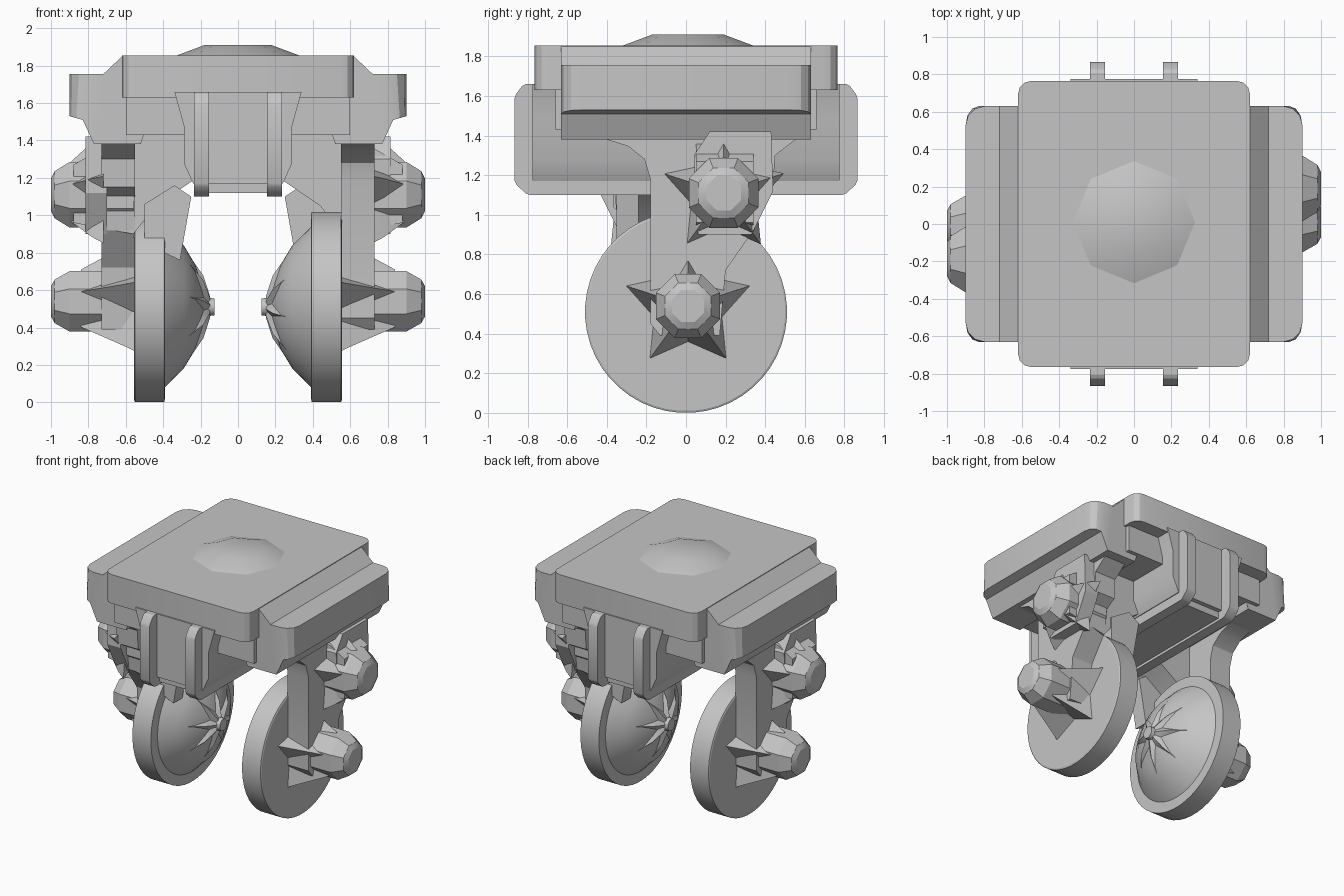
import bpy, bmesh
from math import pi, cos, sin
from mathutils import Matrix

cube = bpy.data.objects.get("Cube")
if cube:
    bpy.data.objects.remove(cube, do_unlink=True)

grey = bpy.data.materials.new("plain grey")
grey.use_nodes = True
GREY = (0.56, 0.56, 0.56, 1)
grey.diffuse_color = GREY
grey.node_tree.nodes["Principled BSDF"].inputs["Base Color"].default_value = GREY


def finish(name, bm, pairs=False):
    """Turn the mesh into an object, with a half-turn copy when paired."""
    bmesh.ops.recalc_face_normals(bm, faces=bm.faces)
    for suffix, turn in (("_left", 0), ("_right", pi)) if pairs else (("", 0),):
        mesh = bpy.data.meshes.new(name + suffix)
        bm.to_mesh(mesh)
        mesh.transform(Matrix.Rotation(turn, 4, "Z"))
        mesh.materials.append(grey)
        ob = bpy.data.objects.new(name + suffix, mesh)
        bpy.context.collection.objects.link(ob)
        bpy.ops.object.select_all(action="DESELECT")
        ob.select_set(True)
        bpy.context.view_layer.objects.active = ob
        bpy.ops.object.shade_smooth_by_angle(angle=pi / 7)
    bm.free()


def prism(points, axis, low, high):
    """Extrude a flat outline along x, y or z."""
    bm = bmesh.new()
    rings = []
    for d in (low, high):
        ring = []
        for a, b in points:
            co = {"x": (d, a, b), "y": (a, d, b), "z": (a, b, d)}[axis]
            ring.append(bm.verts.new(co))
        rings.append(ring)
    bm.faces.new(rings[0])
    bm.faces.new(rings[1])
    for i in range(len(points)):
        j = (i + 1) % len(points)
        bm.faces.new((rings[0][i], rings[0][j], rings[1][j], rings[1][i]))
    return bm


def round_edges(bm, axis, size, steps, rule=lambda p: True):
    """Bevel the edges that run along one axis and meet a rule."""
    def picked(e):
        d = (e.verts[1].co - e.verts[0].co).normalized()
        return abs(d[axis]) > 0.99 and rule((e.verts[0].co + e.verts[1].co) / 2)
    bmesh.ops.bevel(bm, geom=[e for e in bm.edges if picked(e)], offset=size,
                    segments=steps, affect="EDGES", profile=0.5)
    return bm


def box(x, y, z):
    """Box given by its x, y and z ranges."""
    return prism([(x[0], y[0]), (x[1], y[0]), (x[1], y[1]), (x[0], y[1])], "z", *z)


def lathe(profile, sides, y, z, star=False):
    """Turn (x, radius) steps round an axis along x; star narrows odd points."""
    bm = bmesh.new()
    rings = []
    for x, r in profile:
        ring = []
        for k in range(sides):
            a = 2 * pi * (k + 0.5) / sides
            s = 0.55 if star and k % 2 else 1
            ring.append(bm.verts.new((x, y + r * s * cos(a), z + r * s * sin(a))))
        rings.append(ring)
    bm.faces.new(rings[0])
    bm.faces.new(rings[-1])
    for p, q in zip(rings, rings[1:]):
        for k in range(sides):
            j = (k + 1) % sides
            bm.faces.new((p[k], p[j], q[j], q[k]))
    return bm


# Deck and its low raised cap
finish("deck", round_edges(box((-.62, .62), (-.765, .765), (1.63, 1.855)), 2, .07, 3))
cap = bmesh.new()
bmesh.ops.create_cone(cap, cap_ends=True, segments=8, radius1=.34, radius2=.18,
                      depth=.06, matrix=Matrix.Translation((0, .01, 1.88)))
finish("deck_cap", cap)
finish("deck_underside", box((-.6, .6), (-.66, .66), (1.43, 1.65)))

# Side shelves with sloped inner edge and stepped bottom
shelf = [(.5, 1.85), (.62, 1.85), (.72, 1.755), (.9, 1.755), (.9, 1.53),
         (.83, 1.51), (.77, 1.38), (.52, 1.38), (.5, 1.44)]
finish("side_shelf", round_edges(prism(shelf, "y", -.63, .63), 2, .1, 3,
                                 lambda p: p.x > .85), True)

# Central body, widening where it meets the deck
body = [(.24, 1.17), (.29, 1.28), (.29, 1.48), (.34, 1.66)]
body += [(-x, z) for x, z in reversed(body)]
finish("central_body", prism(body, "y", -.775, .775))

# Rails that wrap the body from front to back
rail = [(-.74, 1.66), (-.82, 1.66), (-.865, 1.6), (-.865, 1.16), (-.8, 1.1)]
rail += [(-y, z) for y, z in reversed(rail)]
finish("wrap_rail", round_edges(prism(rail, "x", .155, .235), 0, .012, 1), True)
finish("belly_plate", box((-.2, .2), (-.74, .74), (1.12, 1.2)))

# Wheels: flat rim, domed inner face and small axle tip
wheel = [(.125, .045), (.17, .05), (.195, .13), (.23, .23), (.29, .33),
         (.39, .43), (.392, .51), (.55, .51), (.555, .5)]
finish("wheel", lathe(wheel, 48, 0, .51), True)

# Struts flaring up to the shelf, with a pad behind the upper hub
strut = [(-.6, 1.5), (-.6, 1.39), (-.4, 1.38), (-.29, 1.345), (-.21, 1.28),
         (-.18, 1.18), (-.18, .45), (-.13, .39), (.17, .39), (.2, .72),
         (.34, .92), (.36, 1.1), (.44, 1.15), (.45, 1.3), (.58, 1.4), (.58, 1.5)]
finish("strut", prism(strut, "x", .55, .73), True)
pad = [(.04, 1.3), (.12, 1.42), (.43, 1.42), (.44, 1.12), (.33, .9), (.06, .9)]
finish("hub_pad", prism(pad, "x", .7, .815), True)

# Upper arms joining the struts to the body
arm = [(.22, 1.2), (.22, 1.46), (.62, 1.42), (.88, 1.27), (.88, .96),
       (.56, .9), (.44, 1.05)]
finish("upper_arm", prism(arm, "y", .05, .34), True)

# Hubs with tapered caps, each in a spiked collar
for name, y, z, r, collar in (
        ("lower_hub", .01, .54, .175, [(.55, .33), (.6, .3), (.84, .17)]),
        ("upper_hub", .19, 1.11, .19, [(.72, .32), (.78, .28), (.89, .18)])):
    finish(name, lathe([(.56, r), (.9, r), (.98, r * .72), (1, r * .5)], 8, y, z), True)
    finish(name + "_collar", lathe(collar, 10, y, z, True), True)

# Pointed fin between the upper arm and the wheel
fin = [(.25, 1.1), (.34, 1.16), (.5, 1.06), (.5, .85), (.31, .76)]
finish("arm_fin", prism(fin, "y", .24, .35), True)

# Star of ridges round the axle tip
finish("axle_star", lathe([(.15, .06), (.185, .17), (.26, .28)], 16, 0, .51, True), True)
